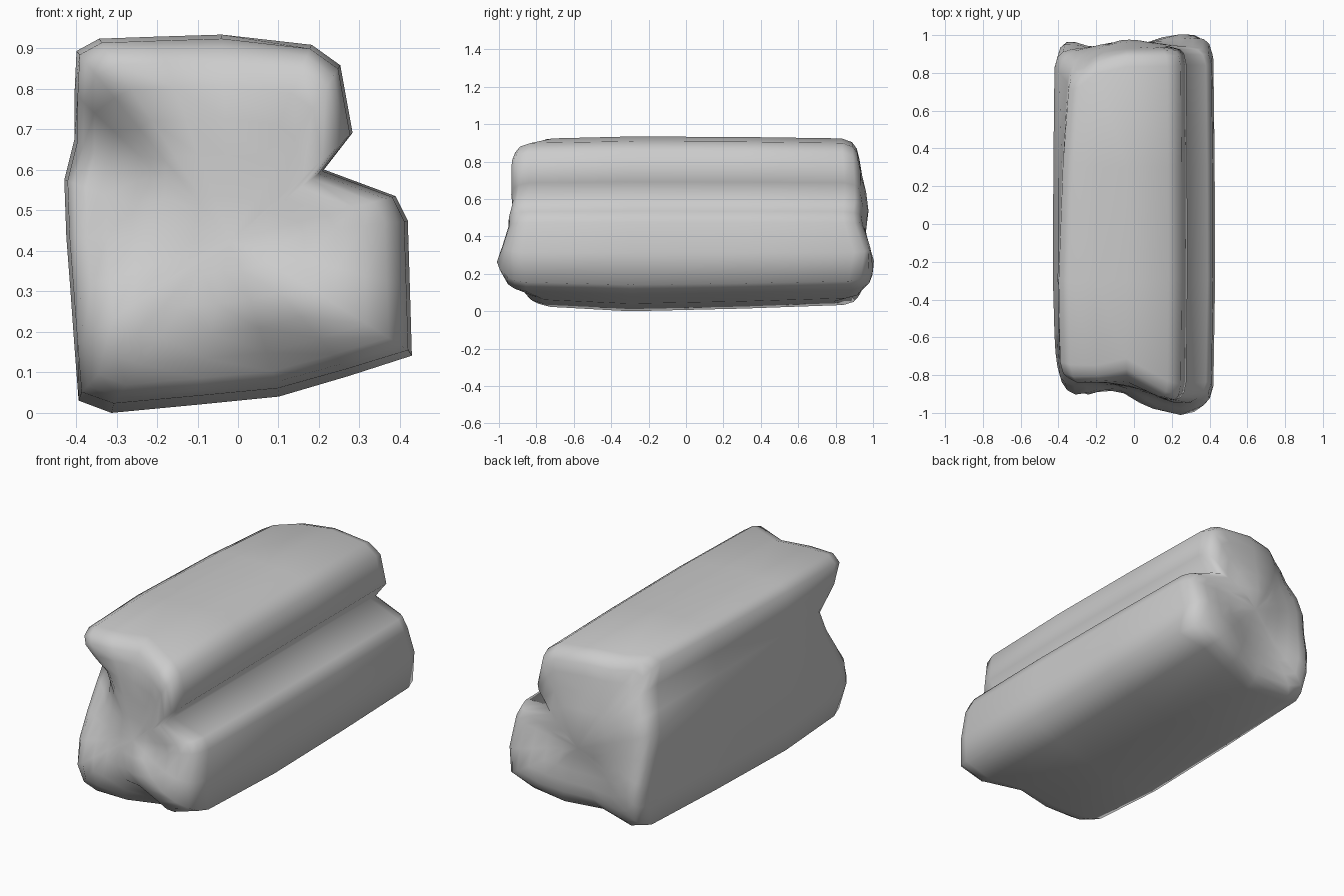
import bpy, bmesh, math

cube = bpy.data.objects.get("Cube")
if cube:
    bpy.data.objects.remove(cube, do_unlink=True)

# Single grey stone colour
grey = bpy.data.materials.new("stone_grey")
grey.use_nodes = True
colour = (0.6, 0.6, 0.6, 1)
grey.diffuse_color = colour
grey.node_tree.nodes["Principled BSDF"].inputs["Base Color"].default_value = colour

# Notched cross-section of the block, seen from the front
PROFILE = [(-.31, .0), (-.1, .02), (.1, .04), (.27, .09), (.425, .14), (.42, .31),
           (.415, .47), (.385, .53), (.21, .595), (.28, .685), (.25, .85), (.18, .9),
           (-.04, .925), (-.2, .92), (-.34, .915), (-.395, .885), (-.4, .78),
           (-.4, .67), (-.425, .57), (-.42, .43), (-.41, .3), (-.4, .16), (-.39, .03)]
CX, CZ = -.02, .42

# Lumps and dents on each end: x, z, height, radius
FRONT = [(.25, .25, .11, .17), (-.3, .2, .08, .16), (.2, .82, .05, .14),
         (.22, .55, .05, .12), (-.36, .62, -.19, .125), (.09, .1, -.08, .07),
         (-.03, .92, -.06, .13), (-.33, .0, -.03, .09), (.05, .28, .06, .12),
         (-.36, .45, -.05, .1), (-.28, .85, .03, .1)]
BACK = [(.25, .22, .08, .2), (-.03, .54, .05, .18), (.27, .73, .02, .07),
        (-.42, .22, .06, .16), (-.42, .9, -.13, .2), (-.12, .03, -.05, .08),
        (.42, .3, .03, .1)]


def end_depth(x, z, base, slope, lumps):
    d = base + slope * x
    for lx, lz, height, radius in lumps:
        d += height * math.exp(-((x - lx) ** 2 + (z - lz) ** 2) / radius ** 2)
    return d


def front(x, z):
    return -end_depth(x, z, .865, .13, FRONT)


def back(x, z):
    return end_depth(x, z, .925, 0, BACK)


bm = bmesh.new()
rings = []


def add_ring(scale, depth, lift, tuck):
    # Lift raises the underside; tuck moves the upper right edge inward
    ring = []
    for px, pz in PROFILE:
        x, z = CX + (px - CX) * scale, CZ + (pz - CZ) * scale
        y = depth(x, z)
        if px < -.3 and pz > .75:
            x += tuck * scale
        ring.append(bm.verts.new((x, y, z + lift * max(0, 1 - pz / .3))))
    rings.append(ring)


# Rounded end rings: scale of the section and how far it sits behind the end
ROUNDING = [(.22, 0), (.42, 0), (.6, 0), (.76, 0), (.88, .01), (.95, .035), (.99, .09)]
for s, r in ROUNDING:
    add_ring(s, lambda x, z: front(x, z) + r, .015, 0)
add_ring(1.01, lambda x, z: -.3, 0, 0)
add_ring(1.005, lambda x, z: .3, .012, .02)
for s, r in reversed(ROUNDING):
    add_ring(s, lambda x, z: back(x, z) - r, .025, .045)

# Skin between neighbouring rings
n = len(PROFILE)
for a, b in zip(rings, rings[1:]):
    for i in range(n):
        j = (i + 1) % n
        bm.faces.new((a[i], a[j], b[j], b[i]))

# Close both ends around a centre point
for ring, depth in ((rings[0], front), (rings[-1], back)):
    tip = bm.verts.new((CX, depth(CX, CZ), CZ))
    for i in range(n):
        bm.faces.new((ring[i], ring[(i + 1) % n], tip))

# Rest the block on the ground
low = min(v.co.z for v in bm.verts)
for v in bm.verts:
    v.co.z -= low
bmesh.ops.recalc_face_normals(bm, faces=bm.faces)
mesh = bpy.data.meshes.new("stone_block")
bm.to_mesh(mesh)
bm.free()
mesh.materials.append(grey)
mesh.shade_smooth()
block = bpy.data.objects.new("stone_block", mesh)
bpy.context.collection.objects.link(block)
